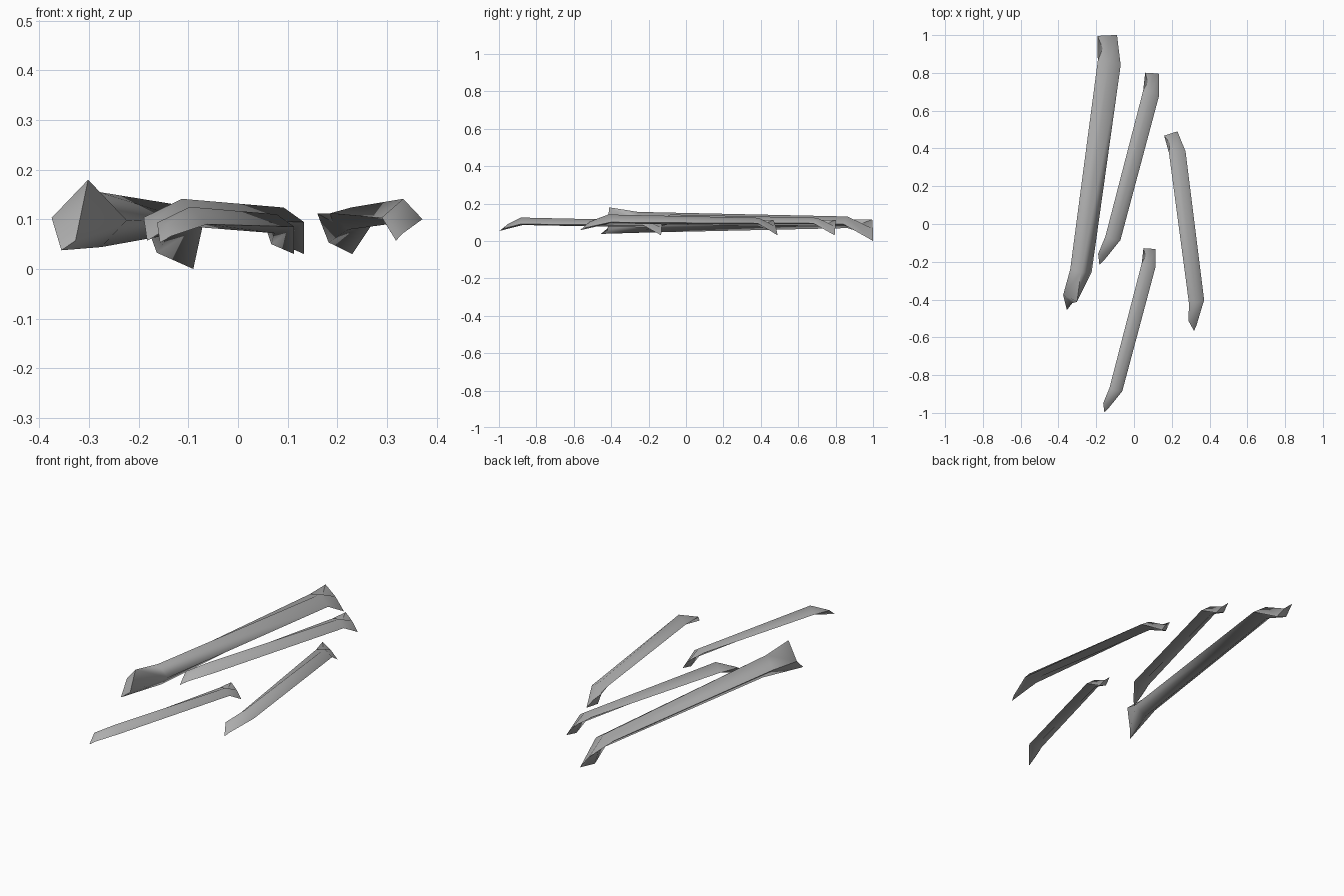
import bpy
import bmesh
from math import radians
from mathutils import Matrix, Vector

cube = bpy.data.objects.get("Cube")
if cube:
    bpy.data.objects.remove(cube, do_unlink=True)

# Single grey colour
grey = bpy.data.materials.new("mid_grey")
grey.use_nodes = True
colour = (0.42, 0.42, 0.42, 1)
grey.diffuse_color = colour
grey.node_tree.nodes["Principled BSDF"].inputs["Base Color"].default_value = colour

# Four-sided cross-sections (left, top, right, bottom), from front tip to back end.
# The origin is the low corner of the back end.
TIP = [(-.276, -.815, .063), (-.255, -.82, .06), (-.25, -.845, .035), (-.27, -.865, .023)]
FRONT_BEND = [(-.243, -.735, .062), (-.21, -.75, .095), (-.175, -.752, .06), (-.205, -.74, .055)]
BACK_BEND = [(-.072, -.075, .07), (-.035, -.08, .08), (0, -.098, .055), (-.04, -.08, .042)]
BACK_END = [(-.063, .005, .07), (-.03, .003, .04), (0, 0, 0), (-.046, -.005, .02)]


def bent_strip(name, location, scale, turn, full_tip=False):
    """Skin the sections into a closed bent strip and place it."""
    sections = [[Vector(p) for p in s] for s in (TIP, FRONT_BEND, BACK_BEND, BACK_END)]
    if full_tip:
        # Raised ridge at the tip and a deeper belly behind it
        sections[0][1] += Vector((.021, -.022, .05))
        sections[1][3].z -= .028

    bm = bmesh.new()
    rings = [[bm.verts.new(p) for p in section] for section in sections]
    for a, b in zip(rings, rings[1:]):
        for i in range(4):
            j = (i + 1) % 4
            bm.faces.new((a[i], a[j], b[j], b[i]))
    bm.faces.new(rings[0])
    bm.faces.new(rings[-1])
    bmesh.ops.recalc_face_normals(bm, faces=bm.faces)

    place = (Matrix.Translation(location)
             @ Matrix.Rotation(radians(turn), 4, 'Z')
             @ Matrix.Scale(scale, 4))
    bmesh.ops.transform(bm, matrix=place, verts=bm.verts)

    mesh = bpy.data.meshes.new(name)
    bm.to_mesh(mesh)
    bm.free()
    mesh.materials.append(grey)
    strip = bpy.data.objects.new(name, mesh)
    bpy.context.collection.objects.link(strip)

    bpy.ops.object.select_all(action='DESELECT')
    strip.select_set(True)
    bpy.context.view_layer.objects.active = strip
    bpy.ops.object.shade_smooth_by_angle(angle=radians(80))


# The four strips
bent_strip("large_right_strip", (-.09, 1, 0), 1.633, 7, full_tip=True)
bent_strip("middle_back_strip", (.133, .795, .03), 1.17, 0)
bent_strip("left_strip", (.23, .49, .03), 1.17, 22.1)
bent_strip("small_front_strip", (.113, -.133, .03), 1, 0)
